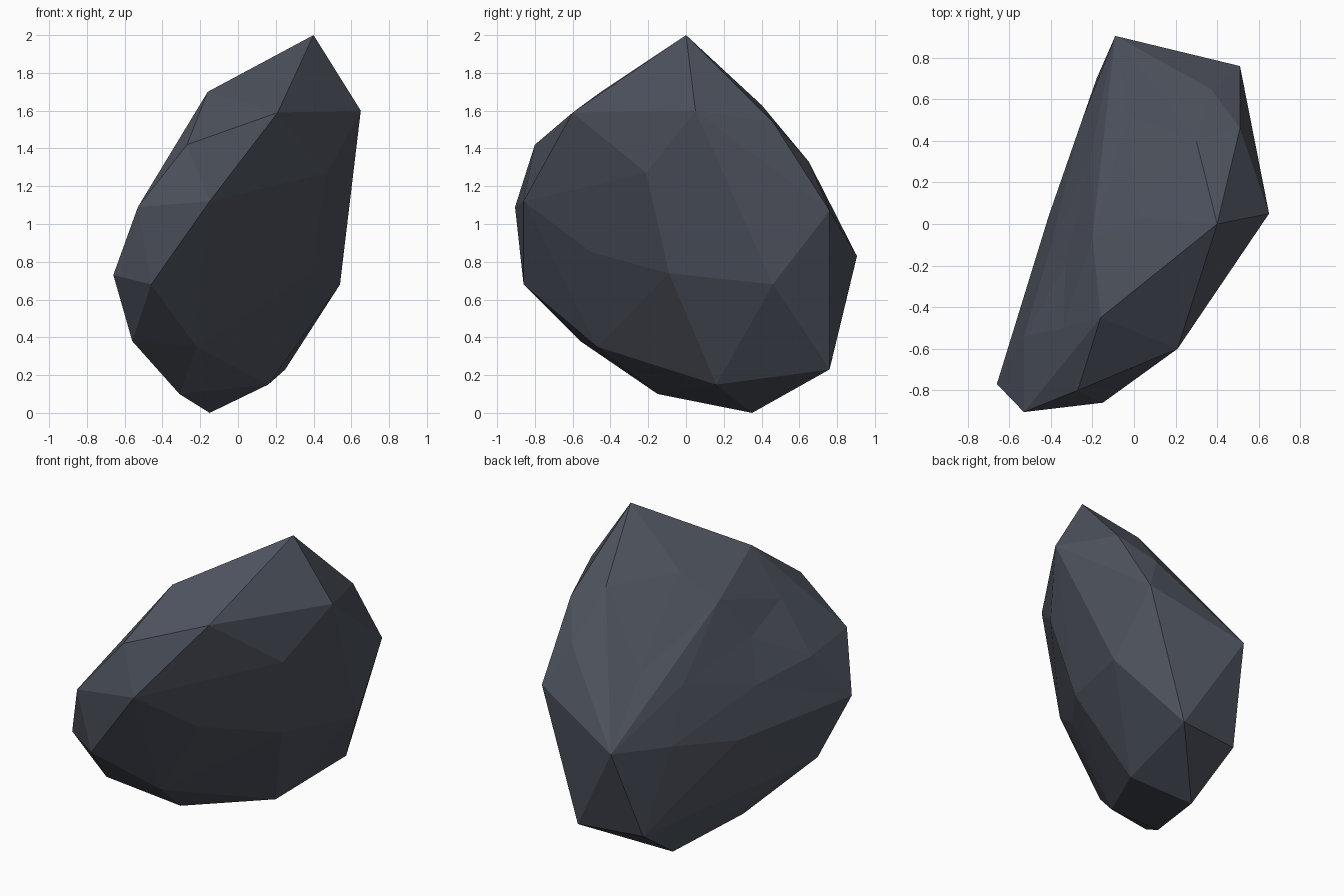
import bpy, bmesh
from mathutils import Vector, Matrix

if "Cube" in bpy.data.objects:
    bpy.data.objects.remove(bpy.data.objects["Cube"])

# Corner points of the chipped rock
CORNERS = [
    # crest and right-hand side
    (.40, 0, 2), (.65, .05, 1.60), (.555, .24, 1.17), (.54, .46, .68),
    (.25, .76, .23), (.51, .76, 1.07), (.16, .16, .15), (.51, .46, 1.54),
    (.47, -.21, 1.27), (.06, -.50, .85), (.38, -.09, .74),
    # underside and front
    (-.15, .35, 0), (-.31, -.15, .10), (-.56, -.56, .38), (-.66, -.77, .73),
    (-.53, -.905, 1.09), (-.27, -.80, 1.42), (-.16, -.45, 1.70),
    (.21, -.60, 1.59), (-.46, -.86, .68), (-.15, -.86, 1.12), (-.22, -.47, .35),
    # back and left-hand side
    (-.09, .905, .83), (.37, .65, 1.33), (.30, .40, 1.63), (-.18, .70, .24),
    (-.41, .04, .68), (-.48, -.31, .71), (-.03, .52, 1.19), (-.21, .33, 1.10),
    (-.25, .50, .77), (.02, .03, 1.66), (-.20, -.06, 1.50), (-.33, -.20, 1.24),
    (-.41, -.14, .97), (-.53, -.54, 1.04), (-.34, -.50, 1.38),
]
INFLATE = 0.35  # bulge used only to find the skin, so shallow dents survive

points = [Vector(c) for c in CORNERS]
centre = sum(points, Vector()) / len(points)

# Best-fit ellipsoid of the points
cov = Matrix(((0, 0, 0), (0, 0, 0), (0, 0, 0)))
for p in points:
    d = p - centre
    for i in range(3):
        for j in range(3):
            cov[i][j] += d[i] * d[j] / len(points)
inv = cov.inverted()


def inflated(p):
    d = p - centre
    r = (d.dot(inv @ d) / 3) ** 0.5
    return centre + d.lerp(d / r, INFLATE)


# Skin the bulged points, then put every corner back in its true place
bm = bmesh.new()
pairs = [(bm.verts.new(inflated(p)), p) for p in points]
bmesh.ops.convex_hull(bm, input=bm.verts[:], use_existing_faces=False)
for v, p in pairs:
    if v.is_valid:
        v.co = p
loose = [v for v in bm.verts if not v.link_faces]
bmesh.ops.delete(bm, geom=loose, context='VERTS')
bmesh.ops.recalc_face_normals(bm, faces=bm.faces[:])

mesh = bpy.data.meshes.new("rock")
bm.to_mesh(mesh)
bm.free()

# Slate colour
slate = bpy.data.materials.new("dark slate")
slate.diffuse_color = (0.075, 0.085, 0.11, 1)
slate.use_nodes = True
slate.node_tree.nodes["Principled BSDF"].inputs["Base Color"].default_value = slate.diffuse_color
mesh.materials.append(slate)
rock = bpy.data.objects.new("rock", mesh)
bpy.context.collection.objects.link(rock)
